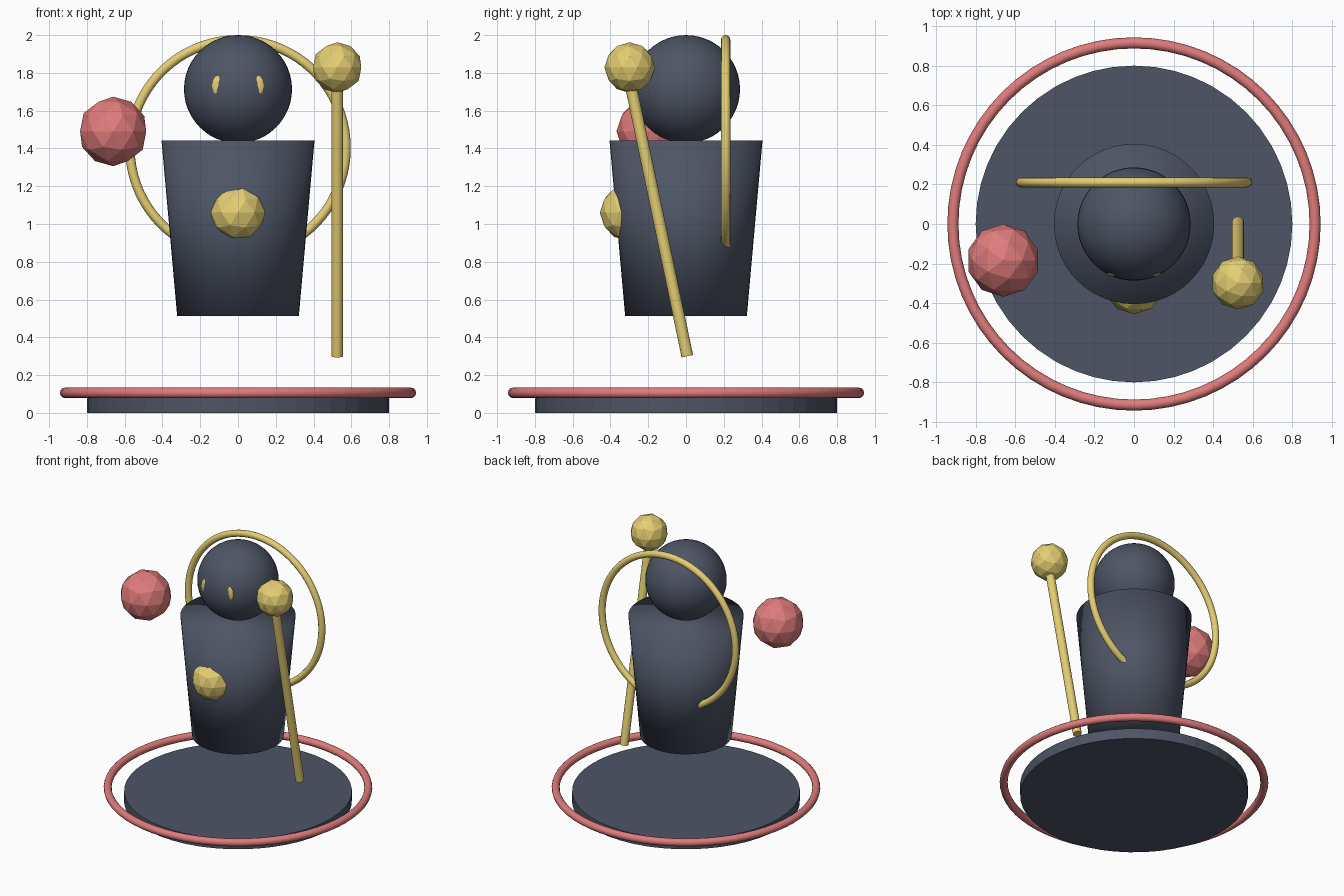
import bpy
import math
from mathutils import Vector

if "Cube" in bpy.data.objects:
    bpy.data.objects.remove(bpy.data.objects["Cube"])


def material(name, color):
    m = bpy.data.materials.new(name)
    m.diffuse_color = (*color, 1)
    m.use_nodes = True
    m.node_tree.nodes["Principled BSDF"].inputs["Base Color"].default_value = m.diffuse_color
    return m


SLATE = material("slate", (0.075, 0.09, 0.13))
GOLD = material("gold", (0.78, 0.62, 0.17))
ROSE = material("rose", (0.74, 0.2, 0.2))


def finish(name, mat, smooth=None):
    """Name and colour the active object; smooth is None, 'all' or an angle."""
    ob = bpy.context.object
    ob.name = name
    ob.data.materials.append(mat)
    if smooth == "all":
        bpy.ops.object.shade_smooth()
    elif smooth:
        bpy.ops.object.shade_smooth_by_angle(angle=math.radians(smooth))
    return ob


def gem(name, loc, r, mat):
    bpy.ops.mesh.primitive_ico_sphere_add(subdivisions=2, radius=r, location=loc)
    return finish(name, mat)


# Base disc and the ring floating around it
bpy.ops.mesh.primitive_cylinder_add(vertices=48, radius=0.80, depth=0.08,
                                    location=(0, 0, 0.04))
finish("base_disc", SLATE)
bpy.ops.mesh.primitive_torus_add(major_radius=0.915, minor_radius=0.028,
                                 major_segments=64, minor_segments=12,
                                 location=(0, 0, 0.106))
finish("base_ring", ROSE, "all")

# Tapered body, softly shaded across its caps
bpy.ops.mesh.primitive_cone_add(vertices=48, radius1=0.322, radius2=0.405,
                                depth=0.93, location=(0, 0, 0.977))
finish("body", SLATE, "all")

# Head
bpy.ops.mesh.primitive_uv_sphere_add(segments=48, ring_count=24, radius=0.286,
                                     location=(0, 0, 1.714))
finish("head", SLATE, "all")

# Eyes, mostly sunk into the head
for side, label in ((-1, "left"), (1, "right")):
    bpy.ops.mesh.primitive_uv_sphere_add(segments=24, ring_count=12, radius=1,
                                         location=(side * 0.1, -0.253, 1.732))
    bpy.context.object.scale = (0.038, 0.012, 0.055)
    finish(label + "_eye", GOLD, "all")

# Open hoop behind the back: a swept arc with a gap at the bottom
curve = bpy.data.curves.new("back_hoop", "CURVE")
curve.dimensions = "3D"
curve.bevel_depth = 0.025
curve.bevel_resolution = 4
curve.use_fill_caps = True
steps, start = 64, -63
arc = curve.splines.new("POLY")
arc.points.add(steps)
for i, p in enumerate(arc.points):
    a = math.radians(start + (180 - 2 * start) * i / steps)
    p.co = (0.572 * math.cos(a), 0.21, 1.403 + 0.572 * math.sin(a), 1)
hoop = bpy.data.objects.new("back_hoop", curve)
bpy.context.collection.objects.link(hoop)
bpy.ops.object.select_all(action="DESELECT")
hoop.select_set(True)
bpy.context.view_layer.objects.active = hoop
bpy.ops.object.convert(target="MESH")
finish("back_hoop", GOLD, 40)

# Leaning staff
foot, tip = Vector((0.525, 0.007, 0.30)), Vector((0.525, -0.298, 1.76))
axis = tip - foot
bpy.ops.mesh.primitive_cylinder_add(vertices=16, radius=0.031, depth=axis.length,
                                    location=(foot + tip) / 2,
                                    rotation=axis.to_track_quat("Z", "Y").to_euler())
finish("staff", GOLD, 40)

# Faceted orbs
gem("staff_orb", (0.525, -0.298, 1.828), 0.134, GOLD)
gem("chest_gem", (0, -0.306, 1.06), 0.15, GOLD)
gem("floating_orb", (-0.661, -0.184, 1.49), 0.184, ROSE)
